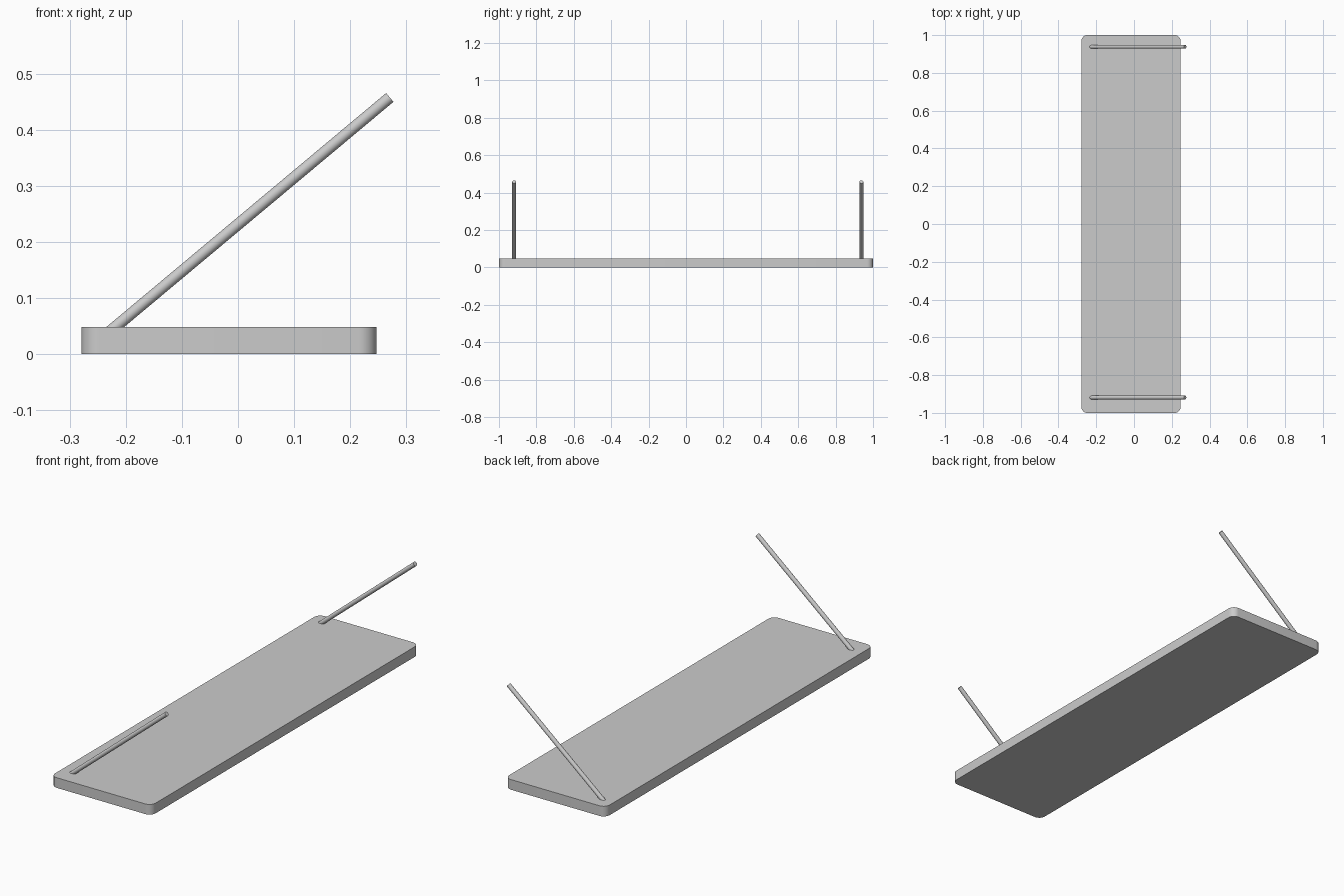
import bpy, bmesh, math
from mathutils import Vector

if "Cube" in bpy.data.objects:
    bpy.data.objects.remove(bpy.data.objects["Cube"])

X0, X1, Y0, Y1 = -0.279, 0.247, -1.0, 1.0
THICK, CORNER = 0.048, 0.032


def finish(bm, name):
    bmesh.ops.recalc_face_normals(bm, faces=bm.faces)
    mesh = bpy.data.meshes.new(name)
    bm.to_mesh(mesh)
    bm.free()
    obj = bpy.data.objects.new(name, mesh)
    bpy.context.collection.objects.link(obj)
    bpy.context.view_layer.objects.active = obj
    obj.select_set(True)
    bpy.ops.object.shade_smooth_by_angle(angle=math.radians(30))
    obj.select_set(False)
    return obj


# Flat board with rounded vertical corners
def board():
    bm = bmesh.new()
    corners = [(X1, Y1, 0), (X0, Y1, 90), (X0, Y0, 180), (X1, Y0, 270)]
    ring = []
    for x, y, start in corners:
        cx = x - math.copysign(CORNER, x)
        cy = y - math.copysign(CORNER, y)
        for i in range(9):
            a = math.radians(start + 90 * i / 8)
            ring.append(bm.verts.new((cx + CORNER * math.cos(a),
                                      cy + CORNER * math.sin(a), 0)))
    face = bm.faces.new(ring)
    ext = bmesh.ops.extrude_face_region(bm, geom=[face], use_keep_orig=True)
    top = [v for v in ext["geom"] if isinstance(v, bmesh.types.BMVert)]
    bmesh.ops.translate(bm, verts=top, vec=(0, 0, THICK))
    finish(bm, "board")


# Slanted round rod, its foot sunk into the board
def rod(name, y, radius=0.0102):
    foot, tip = Vector((-0.242, y, 0.029)), Vector((0.2705, y, 0.4575))
    axis = tip - foot
    bm = bmesh.new()
    bmesh.ops.create_cone(bm, cap_ends=True, segments=24, radius1=radius,
                          radius2=radius, depth=axis.length)
    obj = finish(bm, name)
    obj.location = (foot + tip) / 2
    obj.rotation_euler = axis.to_track_quat('Z', 'Y').to_euler()


board()
rod("front_rod", -0.919)
rod("back_rod", 0.938)
